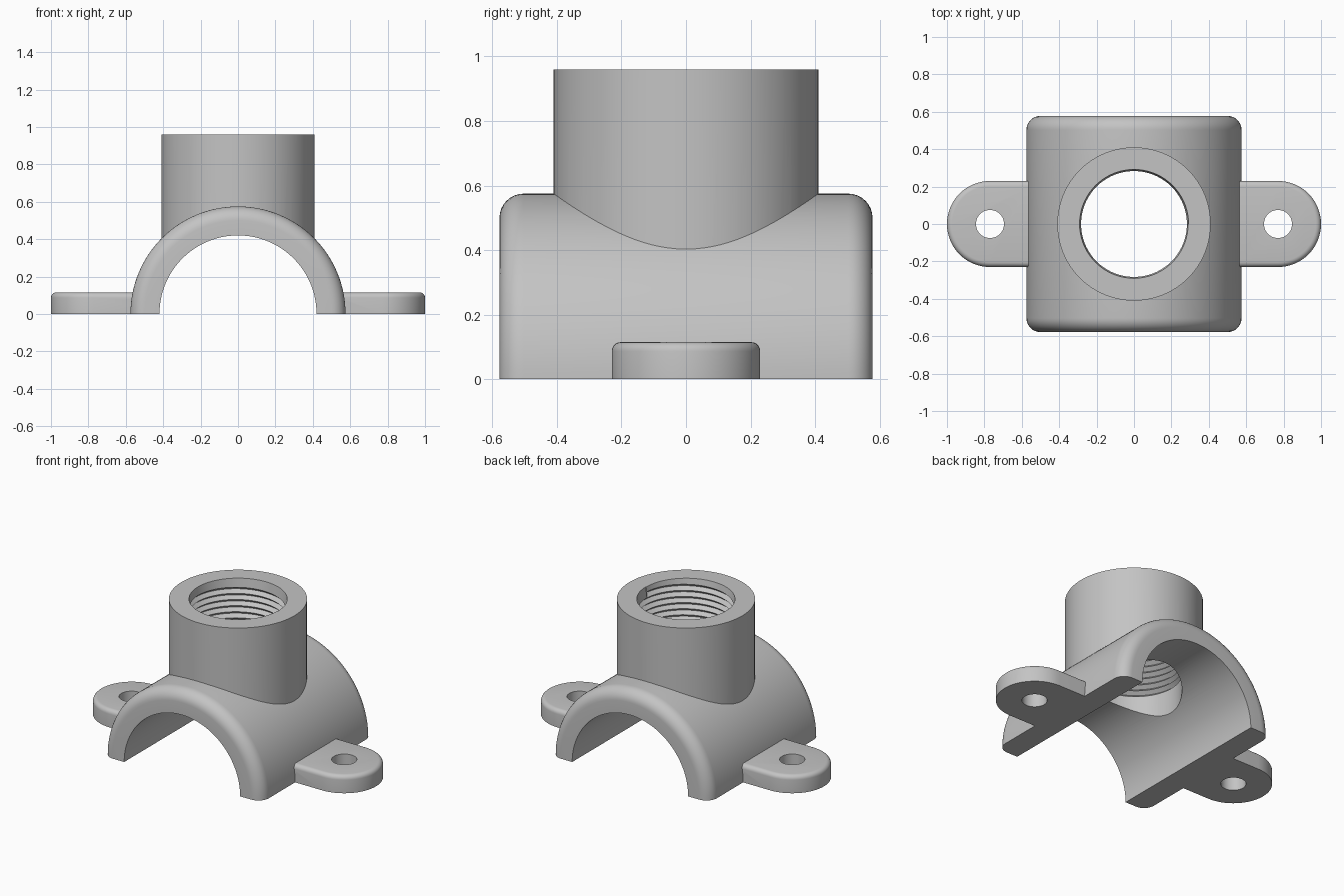
import bpy, bmesh
from math import sin, cos, pi, tau, radians

cube = bpy.data.objects.get("Cube")
if cube:
    bpy.data.objects.remove(cube, do_unlink=True)

grey = bpy.data.materials.new("plain grey")
grey.use_nodes = True
COLOUR = (0.55, 0.55, 0.55, 1)
grey.diffuse_color = COLOUR
grey.node_tree.nodes["Principled BSDF"].inputs["Base Color"].default_value = COLOUR

TUNNEL, SADDLE, HALF, ROUND = 0.42, 0.575, 0.578, 0.075
COLLAR, HEIGHT = 0.41, 0.96
LUG_X, LUG_R, LUG_H, LUG_HOLE = 0.77, 0.23, 0.115, 0.075


def finish(name, bm):
    bmesh.ops.recalc_face_normals(bm, faces=bm.faces)
    mesh = bpy.data.meshes.new(name)
    bm.to_mesh(mesh)
    bm.free()
    mesh.materials.append(grey)
    obj = bpy.data.objects.new(name, mesh)
    bpy.context.collection.objects.link(obj)
    return obj


def skin(name, loops):
    """Join closed loops of equal length into a capped solid."""
    bm = bmesh.new()
    rows = [[bm.verts.new(p) for p in loop] for loop in loops]
    n = len(rows[0])
    for a, b in zip(rows, rows[1:]):
        for j in range(n):
            k = (j + 1) % n
            bm.faces.new((a[j], a[k], b[k], b[j]))
    bm.faces.new(rows[0])
    bm.faces.new(rows[-1])
    return finish(name, bm)


def circle(r, z, x=0, n=96):
    return [(x + r * cos(tau * i / n), r * sin(tau * i / n), z) for i in range(n)]


def cut(obj, *cutters):
    for c in cutters:
        mod = obj.modifiers.new("cut", 'BOOLEAN')
        mod.operation, mod.solver, mod.object = 'DIFFERENCE', 'EXACT', c
    bpy.context.view_layer.update()
    graph = bpy.context.evaluated_depsgraph_get()
    mesh = bpy.data.meshes.new_from_object(obj.evaluated_get(graph))
    obj.modifiers.clear()
    obj.data = mesh


def bore_cutter(n=72, turns=12, pitch=0.04, low=0.45, crest=0.283, root=0.306):
    """Plain bore below, helical thread above."""
    bm = bmesh.new()

    def spiral(r, count, lift):
        return [bm.verts.new((r * cos(tau * i / n), r * sin(tau * i / n),
                              low + lift + pitch * i / n)) for i in range(count)]

    m = n * turns
    c = spiral(crest, m + 1, 0)
    g = spiral(root, m - n + 1, pitch / 2)
    bottom = [bm.verts.new(p) for p in circle(0.29, 0.1, n=n)]
    mouth = [bm.verts.new(p) for p in circle(0.296, HEIGHT + 0.03, n=n)]
    for i in range(m - n):
        bm.faces.new((c[i], c[i + 1], g[i + 1], g[i]))
        bm.faces.new((g[i], g[i + 1], c[i + n + 1], c[i + n]))
    for ring, s in ((bottom, 0), (mouth, m - n)):
        for j in range(n):
            bm.faces.new((ring[j], ring[(j + 1) % n], c[s + j + 1], c[s + j]))
        bm.faces.new((ring[0], c[s], g[s], c[s + n]))
        bm.faces.new(ring)
    return finish("bore_cutter", bm)


# Helpers: threaded bore and the round body the other parts butt against
bore = bore_cutter()
core_r = SADDLE - 0.008
core = skin("core_cutter", [[(core_r * cos(tau * i / 96), y, core_r * sin(tau * i / 96))
                             for i in range(96)] for y in (-0.8, 0.8)])

# Half-round saddle with rounded outer rims
arc = [(SADDLE - ROUND + ROUND * sin(pi / 2 * i / 8),
        HALF - ROUND + ROUND * cos(pi / 2 * i / 8)) for i in range(9)]
profile = [(TUNNEL, HALF)] + arc
profile += [(r, -y) for r, y in reversed(profile)]
saddle = skin("saddle", [[(r * cos(pi * i / 64), y, r * sin(pi * i / 64))
                          for r, y in profile] for i in range(65)])
cut(saddle, bore)

# Upright threaded collar
collar = skin("threaded_collar", [circle(COLLAR, 0.2), circle(COLLAR, HEIGHT)])
cut(collar, core, bore)


# Screw lugs on both sides
def lug(name, side):
    outline = [(0.45, -LUG_R)]
    outline += [(LUG_X + LUG_R * cos(pi * (i / 32 - 0.5)),
                 LUG_R * sin(pi * (i / 32 - 0.5))) for i in range(33)]
    outline += [(0.45, LUG_R)]
    obj = skin(name, [[(side * x, y, z) for x, y in outline] for z in (0, LUG_H)])
    bm = bmesh.new()
    bm.from_mesh(obj.data)
    rim = [e for e in bm.edges if all(v.co.z > LUG_H - 0.001 for v in e.verts)
           and any(abs(v.co.x) > 0.5 for v in e.verts)]
    bmesh.ops.bevel(bm, geom=rim, offset=0.028, segments=5, profile=0.5, affect='EDGES')
    bm.to_mesh(obj.data)
    bm.free()
    hole = skin("hole_cutter", [circle(LUG_HOLE, z, side * LUG_X, 48) for z in (-0.1, 0.2)])
    cut(obj, core, hole)
    bpy.data.objects.remove(hole, do_unlink=True)
    return obj


parts = [saddle, collar, lug("left_lug", 1), lug("right_lug", -1)]
for helper in (bore, core):
    bpy.data.objects.remove(helper, do_unlink=True)

# Smooth curves, crisp edges
bpy.ops.object.select_all(action='DESELECT')
for obj in parts:
    obj.select_set(True)
bpy.context.view_layer.objects.active = saddle
bpy.ops.object.shade_smooth_by_angle(angle=radians(30))
